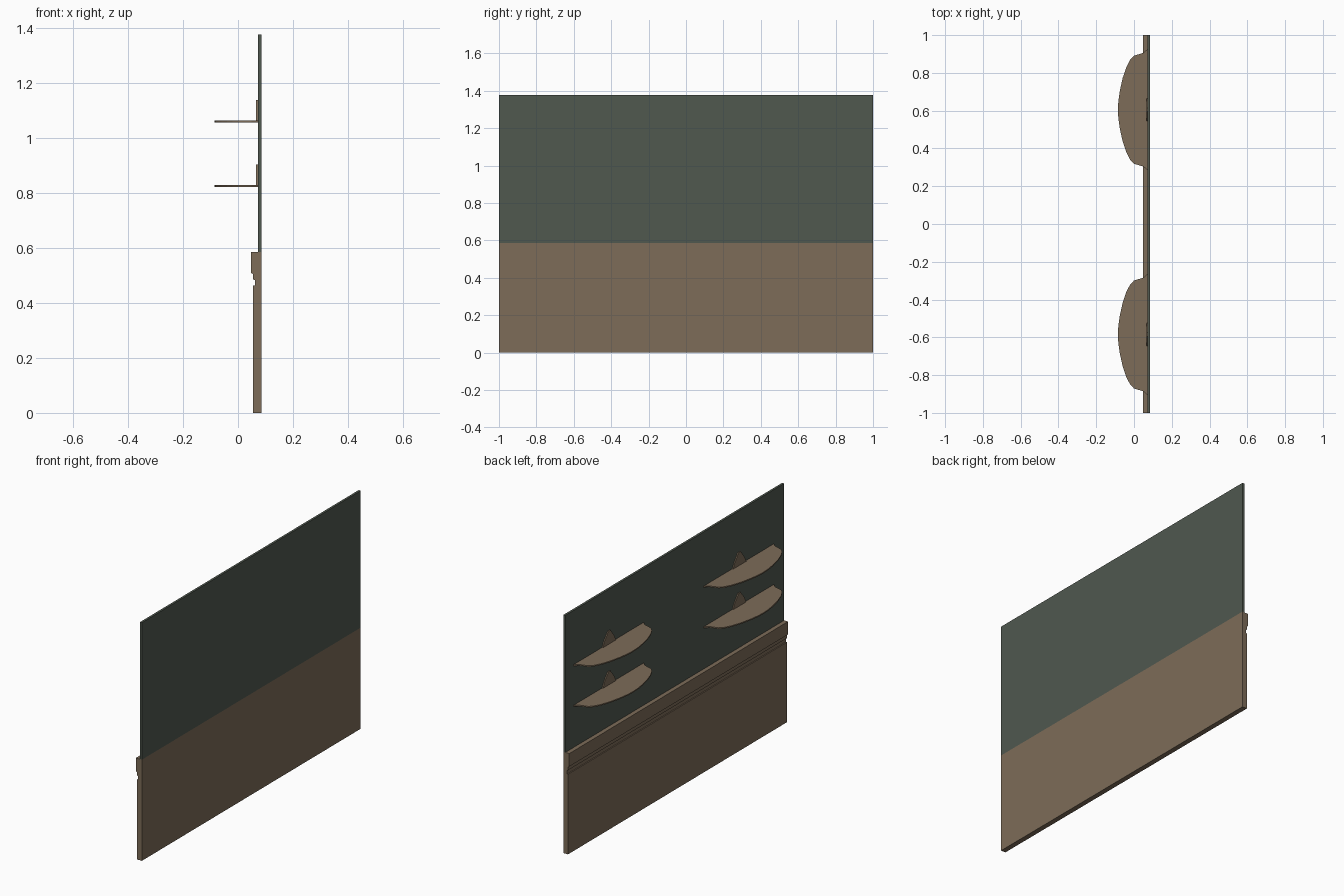
import bpy
import bmesh
from mathutils import Vector

cube = bpy.data.objects.get("Cube")
if cube:
    bpy.data.objects.remove(cube, do_unlink=True)


def material(name, rgb):
    mat = bpy.data.materials.new(name)
    mat.use_nodes = True
    color = (*rgb, 1.0)
    mat.diffuse_color = color
    mat.node_tree.nodes["Principled BSDF"].inputs["Base Color"].default_value = color
    return mat


wood = material("brown wood", (0.205, 0.150, 0.098))
paint = material("dark green paint", (0.080, 0.098, 0.078))


def extrude_outline(name, outline, offset, mat):
    """Sweep a flat outline of 3D points along an offset into a closed solid."""
    bm = bmesh.new()
    face = bm.faces.new([bm.verts.new(p) for p in outline])
    result = bmesh.ops.extrude_face_region(bm, geom=[face], use_keep_orig=True)
    moved = [g for g in result["geom"] if isinstance(g, bmesh.types.BMVert)]
    bmesh.ops.translate(bm, verts=moved, vec=Vector(offset))
    bmesh.ops.recalc_face_normals(bm, faces=bm.faces)
    mesh = bpy.data.meshes.new(name)
    bm.to_mesh(mesh)
    bm.free()
    mesh.materials.append(mat)
    obj = bpy.data.objects.new(name, mesh)
    bpy.context.collection.objects.link(obj)
    return obj


BACK = 0.085
WALL = 0.072
RAIL_TOP = 0.585
TOP = 1.377

# Painted upper wall panel
upper = [(WALL, RAIL_TOP), (BACK, RAIL_TOP), (BACK, TOP), (WALL, TOP)]
extrude_outline("upper_wall", [(x, -1, z) for x, z in upper], (0, 2, 0), paint)

# Wooden wainscot with moulded rail along its top
profile = [(BACK, 0), (BACK, RAIL_TOP), (0.047, RAIL_TOP), (0.047, 0.51),
           (0.054, 0.505), (0.054, 0.487), (0.061, 0.483), (0.061, 0.463),
           (0.055, 0.463), (0.055, 0)]
extrude_outline("wainscot", [(x, -1, z) for x, z in profile], (0, 2, 0), wood)

# Bowed shelves, each with a small pointed bracket standing against the wall
half = [(0.076, 0.325), (0.05, 0.301), (0.0, 0.286), (-0.02, 0.265),
        (-0.04, 0.227), (-0.06, 0.168), (-0.075, 0.10), (-0.083, 0.045)]
bow = half + [(-0.085, 0)] + [(x, -y) for x, y in reversed(half)]
THICK = 0.007
for side, center in (("left", 0.605), ("right", -0.585)):
    for level, z in (("lower", 0.822), ("upper", 1.057)):
        extrude_outline(f"{level}_{side}_shelf",
                        [(x, center + y, z) for x, y in bow], (0, 0, THICK), wood)
        base = z + THICK
        spike = [(-0.06, 0), (0.06, 0), (0.045, 0.03), (0.01, 0.075),
                 (-0.01, 0.075), (-0.045, 0.03)]
        extrude_outline(f"{level}_{side}_bracket",
                        [(0.066, center + y, base + h) for y, h in spike],
                        (0.008, 0, 0), wood)
